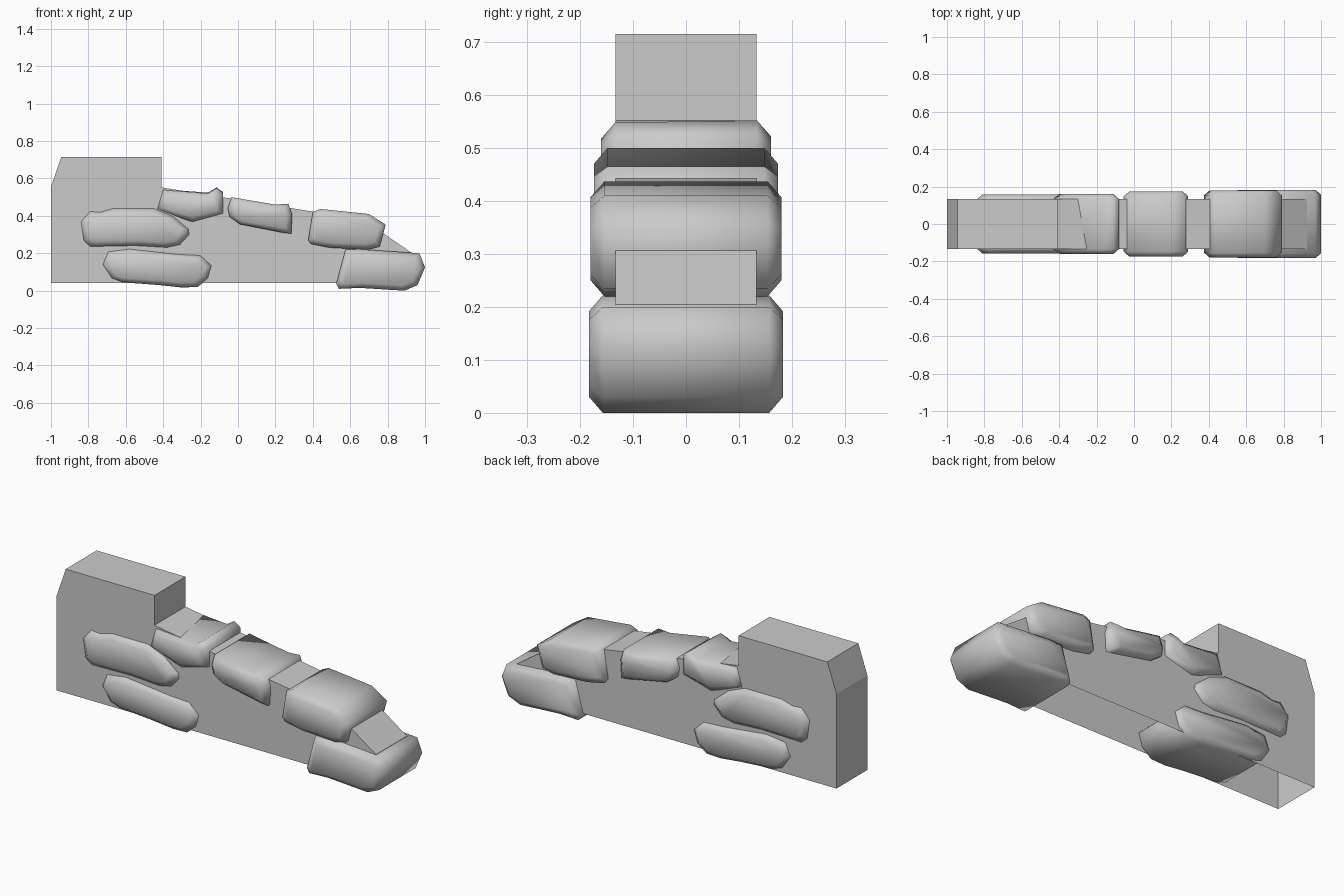
import bpy, bmesh

if "Cube" in bpy.data.objects:
    bpy.data.objects.remove(bpy.data.objects["Cube"])


def make_object(name, rings, smooth, caps=True):
    """Loft matching rings of 3D points into one object."""
    bm = bmesh.new()
    loops = [[bm.verts.new(p) for p in ring] for ring in rings]
    n = len(loops[0])
    for a, b in zip(loops, loops[1:]):
        for i in range(n):
            j = (i + 1) % n
            bm.faces.new((a[i], a[j], b[j], b[i]))
    if caps:
        bm.faces.new(loops[0])
        bm.faces.new(loops[-1][::-1])
    bmesh.ops.recalc_face_normals(bm, faces=bm.faces)
    return finish(name, bm, smooth)


def finish(name, bm, smooth):
    for f in bm.faces:
        f.smooth = smooth
    mesh = bpy.data.meshes.new(name)
    bm.to_mesh(mesh)
    bm.free()
    obj = bpy.data.objects.new(name, mesh)
    bpy.context.collection.objects.link(obj)
    return obj


def stone(name, outline, half, tilt=0.0):
    """Stone running through the wall, with rounded-off front and back."""
    xs, zs = zip(*outline)
    cx, cz = (min(xs) + max(xs)) / 2, (min(zs) + max(zs)) / 2
    kx = 1 - 0.06 / (max(xs) - min(xs))
    kz = 1 - 0.06 / (max(zs) - min(zs))

    def ring(y, sx, sz):
        return [(cx + (x - cx) * sx, y, cz + (z - cz) * sz + tilt * y) for x, z in outline]

    edge = half - 0.026
    make_object(name, [ring(-half, kx, kz), ring(-edge, 1, 1),
                       ring(edge, 1, 1), ring(half, kx, kz)], True)


# Wall core: stepped profile, open underneath
profile = [(-1, 0.04), (-1, 0.555), (-0.945, 0.715), (-0.41, 0.715), (-0.41, 0.552),
           (0.67, 0.38), (0.925, 0.205), (0.925, 0.04)]
bm = bmesh.new()
front = [bm.verts.new((x, -0.133, z)) for x, z in profile]
back = [bm.verts.new((x, 0.133, z)) for x, z in profile]
bm.faces.new(front[::-1])
bm.faces.new(back)
for i in range(len(profile) - 1):
    bm.faces.new((front[i], front[i + 1], back[i + 1], back[i]))
bmesh.ops.recalc_face_normals(bm, faces=bm.faces)
finish("wall_core", bm, False)

# Stones set into the wall
stone("stone_middle_left",
      [(-.84, .37), (-.79, .425), (-.74, .42), (-.67, .44), (-.45, .44), (-.35, .40), (-.265, .33),
       (-.26, .30), (-.31, .245), (-.38, .23), (-.55, .24), (-.79, .235), (-.825, .265)], 0.158)
stone("stone_bottom_left",
      [(-.725, .14), (-.695, .21), (-.58, .225), (-.31, .195), (-.20, .19), (-.14, .135),
       (-.16, .065), (-.215, .02), (-.30, .017), (-.42, .03), (-.62, .045), (-.675, .065)], 0.157)
stone("stone_top_left",
      [(-.43, .44), (-.40, .54), (-.16, .522), (-.115, .55), (-.08, .525), (-.08, .415),
       (-.245, .37), (-.29, .385)], 0.16, 0.015)
stone("stone_top_middle",
      [(-.055, .44), (-.035, .50), (.20, .46), (.27, .465), (.29, .405), (.285, .305),
       (.24, .31), (.01, .355), (-.045, .395)], 0.174)
stone("stone_top_right",
      [(.375, .27), (.40, .42), (.44, .437), (.70, .41), (.79, .353), (.757, .235),
       (.69, .22), (.49, .23), (.39, .25)], 0.18)
stone("stone_bottom_right",
      [(.525, .035), (.575, .22), (.65, .222), (.97, .20), (1, .125), (.96, .03),
       (.89, 0), (.65, .015), (.54, .01)], 0.183)
